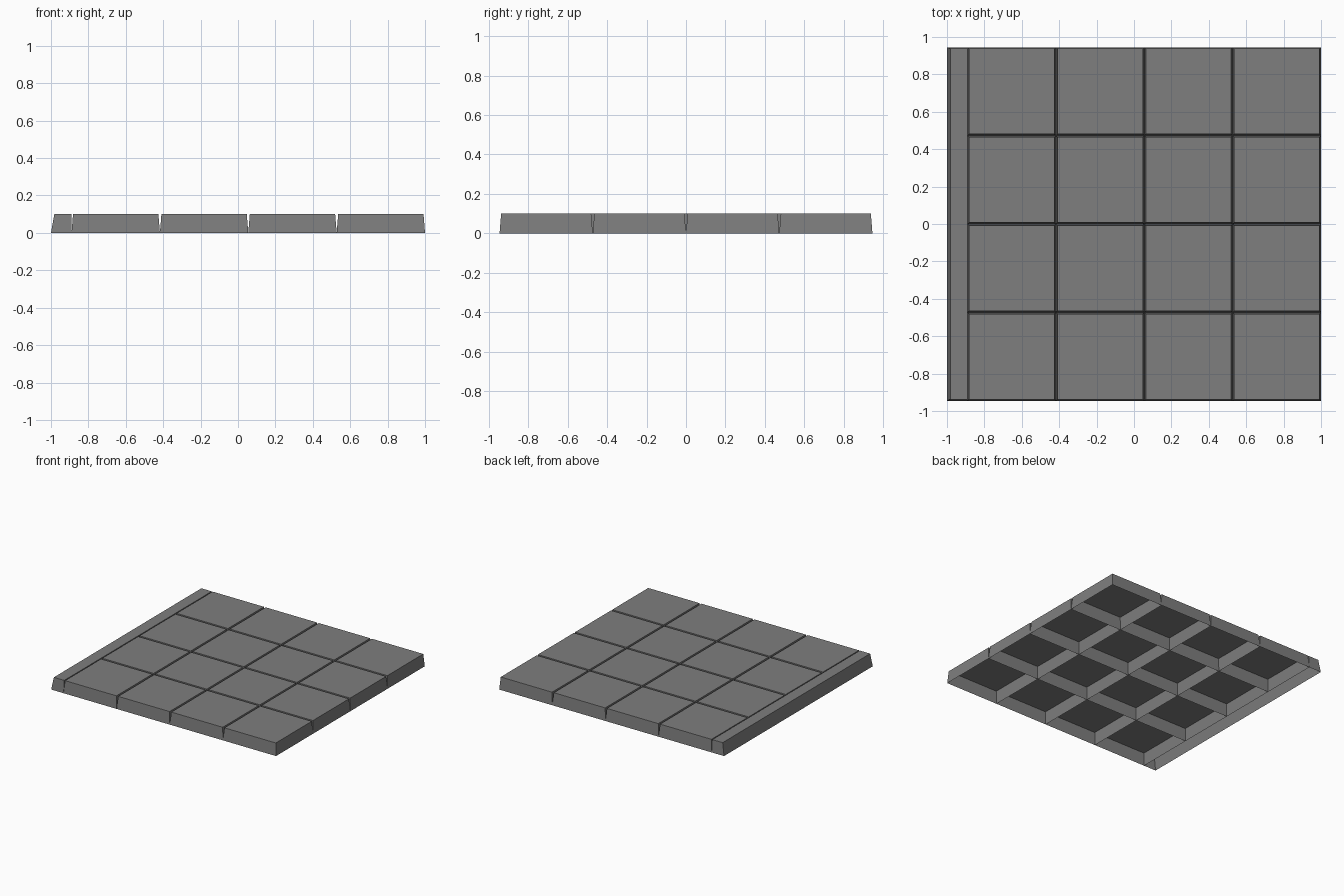
import bpy, bmesh

if "Cube" in bpy.data.objects:
    bpy.data.objects.remove(bpy.data.objects["Cube"])

H = 0.1        # slab height
TILE = 0.4725  # tile pitch
IN = 0.008     # side taper at the top

stone = bpy.data.materials.new("grey stone")
stone.diffuse_color = (0.21, 0.21, 0.21, 1)
stone.use_nodes = True
stone.node_tree.nodes["Principled BSDF"].inputs["Base Color"].default_value = stone.diffuse_color


def shell(name, x0, x1, y0, y1, left, right):
    """Tapered box, open underneath; left/right set the taper in x."""
    bm = bmesh.new()
    bmesh.ops.create_cube(bm, size=1)
    for v in bm.verts:
        top, lo_x, lo_y = v.co.z > 0, v.co.x < 0, v.co.y < 0
        v.co.x = x0 + left * top if lo_x else x1 - right * top
        v.co.y = y0 + IN * top if lo_y else y1 - IN * top
        v.co.z = H if top else 0
    bm.normal_update()
    bottom = [f for f in bm.faces if f.normal.z < -0.9]
    bmesh.ops.delete(bm, geom=bottom, context='FACES_ONLY')
    mesh = bpy.data.meshes.new(name)
    bm.to_mesh(mesh)
    bm.free()
    mesh.materials.append(stone)
    bpy.context.collection.objects.link(bpy.data.objects.new(name, mesh))


# narrow border strip along the left side
shell("border_strip", -1, -0.89, -2 * TILE, 2 * TILE, 0.018, 0)

# four by four grid of hollow paving tiles
for i in range(4):
    for j in range(4):
        x, y = -0.89 + i * TILE, (j - 2) * TILE
        shell(f"tile_{i + 1}_{j + 1}", x, x + TILE, y, y + TILE, IN, IN)
